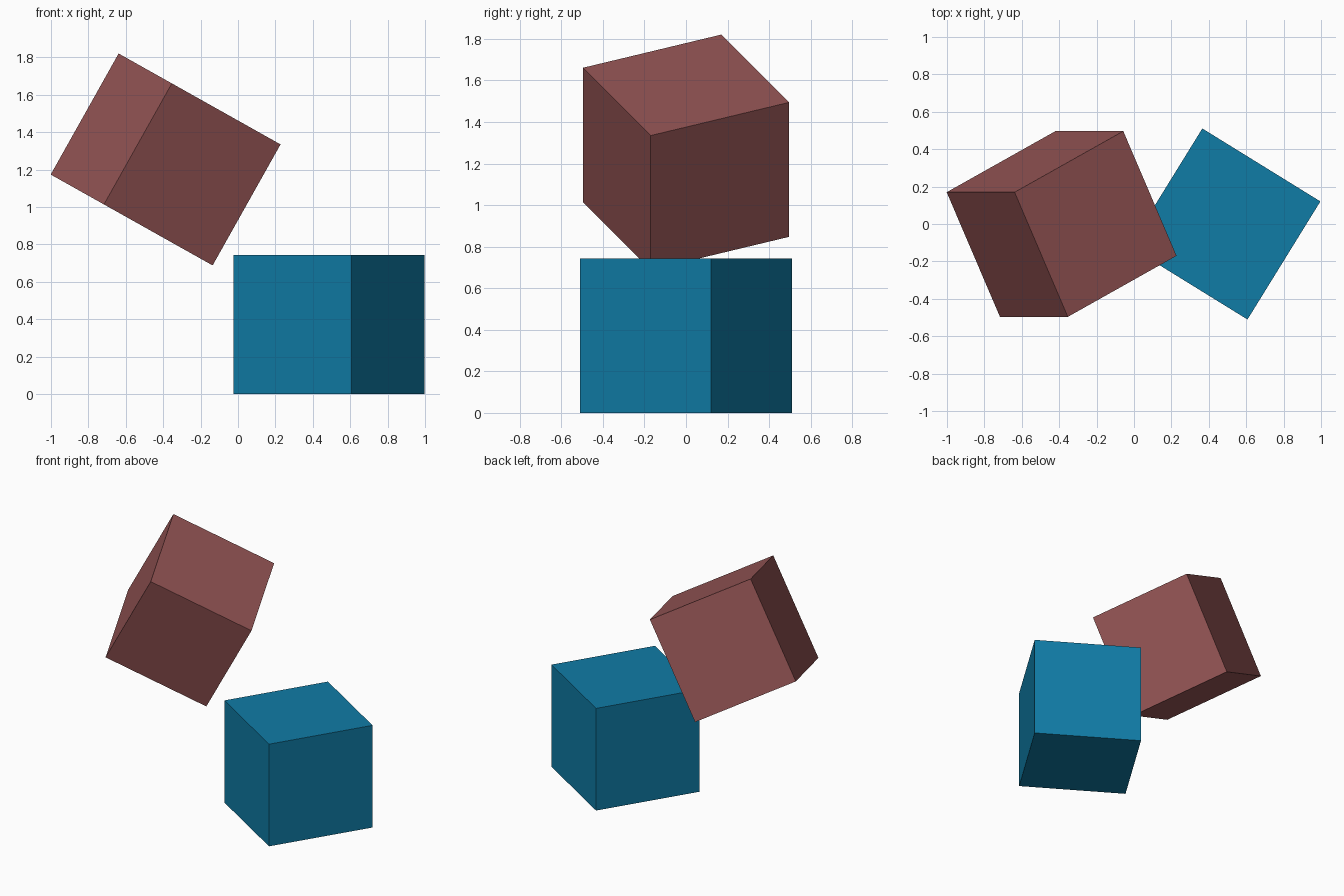
import bpy
from math import radians
from mathutils import Matrix

if "Cube" in bpy.data.objects:
    bpy.data.objects.remove(bpy.data.objects["Cube"])

EDGE = 0.742


def cube(name, centre, tilt, spin, colour):
    # spin about the cube's own vertical axis, then tilt about y
    bpy.ops.mesh.primitive_cube_add(size=EDGE)
    obj = bpy.context.object
    obj.name = name
    obj.matrix_world = (Matrix.Translation(centre)
                        @ Matrix.Rotation(radians(tilt), 4, 'Y')
                        @ Matrix.Rotation(radians(spin), 4, 'Z'))
    mat = bpy.data.materials.new(name + "_colour")
    mat.diffuse_color = (*colour, 1)
    mat.use_nodes = True
    mat.node_tree.nodes["Principled BSDF"].inputs["Base Color"].default_value = mat.diffuse_color
    obj.data.materials.append(mat)


# Blue cube standing on the ground
cube("blue_cube", (0.486, 0, EDGE / 2), 0, -31.7, (0.005, 0.2, 0.38))

# Red cube tilted in the air
cube("red_cube", (-0.387, 0, 1.254), 29.3, 26.1, (0.3, 0.09, 0.09))
